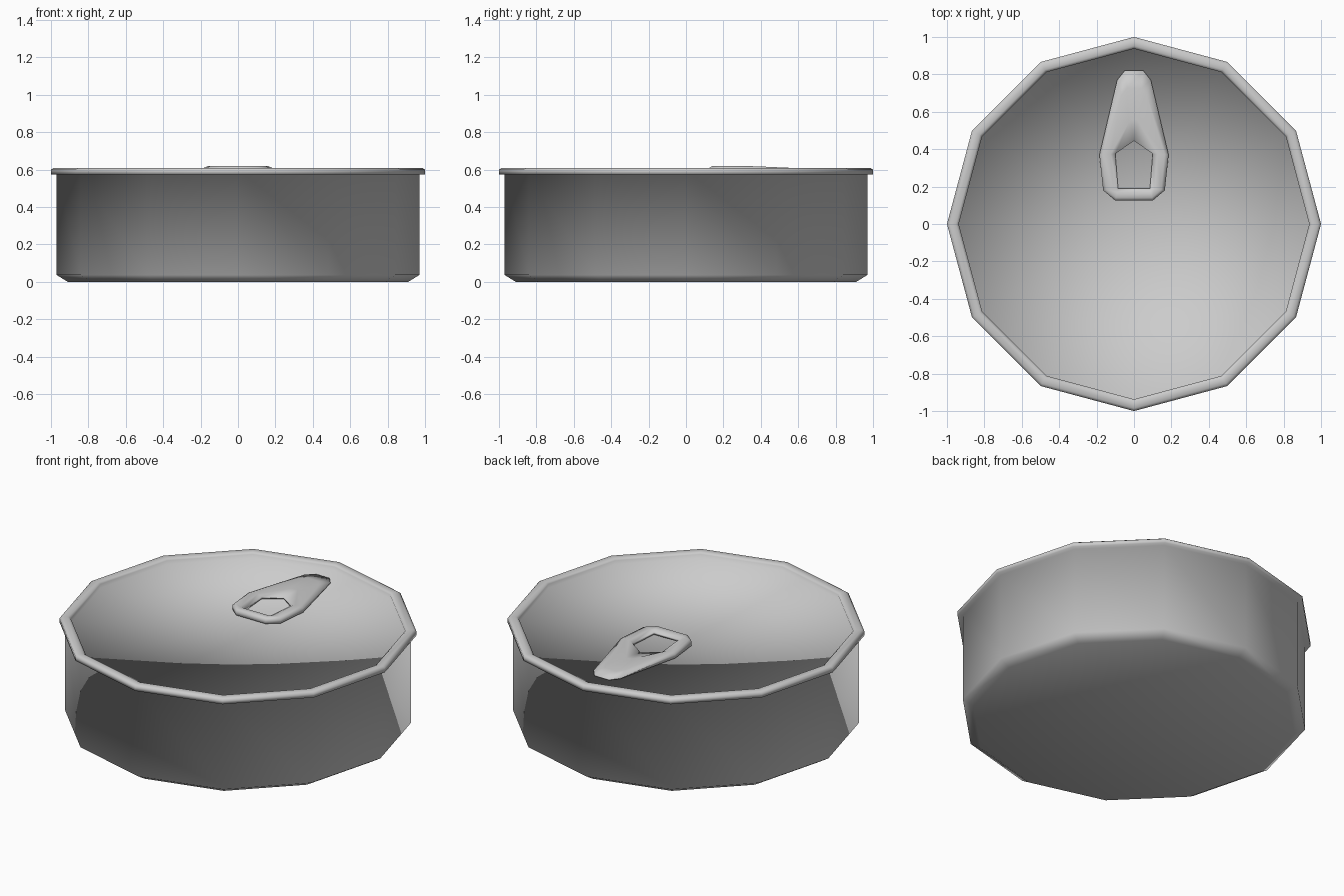
import bpy, bmesh
from math import sin, cos, pi

cube = bpy.data.objects.get("Cube")
if cube:
    bpy.data.objects.remove(cube, do_unlink=True)

SIDES = 12

metal = bpy.data.materials.new("grey metal")
metal.use_nodes = True
GREY = (0.6, 0.6, 0.6, 1)
metal.diffuse_color = GREY
metal.node_tree.nodes["Principled BSDF"].inputs["Base Color"].default_value = GREY


def loft(name, rings, closed=False):
    """Skin equal-length rings of points into one smooth-shaded object."""
    bm = bmesh.new()
    loops = [[bm.verts.new(p) for p in ring] for ring in rings]
    pairs = list(zip(loops, loops[1:]))
    if closed:
        pairs.append((loops[-1], loops[0]))
    for a, b in pairs:
        n = len(a)
        for i in range(n):
            j = (i + 1) % n
            bm.faces.new((a[i], a[j], b[j], b[i]))
    bmesh.ops.remove_doubles(bm, verts=bm.verts, dist=0.0005)
    bmesh.ops.recalc_face_normals(bm, faces=bm.faces)
    for f in bm.faces:
        f.smooth = True
    mesh = bpy.data.meshes.new(name)
    bm.to_mesh(mesh)
    bm.free()
    mesh.materials.append(metal)
    obj = bpy.data.objects.new(name, mesh)
    bpy.context.collection.objects.link(obj)
    return obj


def circle(r, z):
    return [(r * sin(2 * pi * i / SIDES), r * cos(2 * pi * i / SIDES), z)
            for i in range(SIDES)]


# Can: bottom, bevel, wall, rolled rim and sunken lid in one turned profile
profile = [(0, 0), (0.91, 0), (0.97, 0.037), (0.97, 0.575),
           (1, 0.575), (1, 0.6), (0.985, 0.61), (0.952, 0.61),
           (0.937, 0.6), (0.937, 0.577), (0, 0.577)]
loft("can", [circle(r, z) for r, z in profile])

# Pull tab: half outline, each point paired with its point on the finger hole
half = [((0.1, 0.125), (0.085, 0.19)), ((0.165, 0.18), (0.085, 0.19)),
        ((0.185, 0.37), (0.1, 0.375)), ((0.09, 0.77), (0, 0.445)),
        ((0.05, 0.82), (0, 0.445))]
outline = half + [((-a, b), (-c, d)) for (a, b), (c, d) in reversed(half)]


def tab_ring(t, z):
    """Ring a fraction t of the way from outline to hole, dipping at the tail."""
    ring = []
    for (ox, oy), (hx, hy) in outline:
        x, y = ox + t * (hx - ox), oy + t * (hy - oy)
        dip = max(0, y - 0.33) * 0.045 if z > 0.59 else 0
        ring.append((x, y, z - dip))
    return ring


section = [(0, 0.585), (0, 0.61), (0.25, 0.62), (0.7, 0.617),
           (1, 0.605), (1, 0.59), (0.25, 0.578)]
loft("pull_tab", [tab_ring(t, z) for t, z in section], closed=True)
